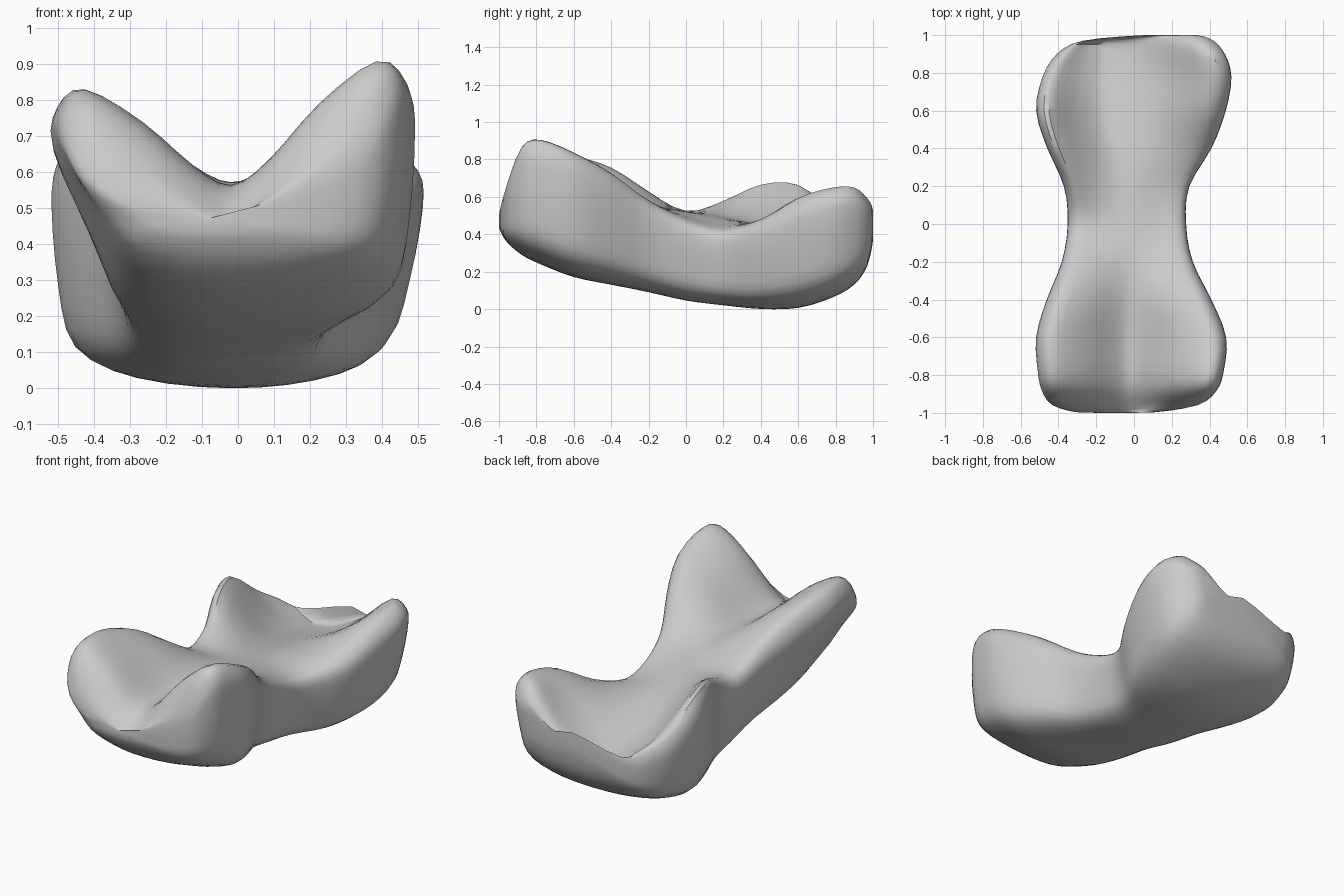
import bpy
import bmesh
from math import radians
from mathutils import Vector

default_cube = bpy.data.objects.get("Cube")
if default_cube:
    bpy.data.objects.remove(default_cube, do_unlink=True)

# Stations along the bone:
# (y, right side x, left side x, right rim z, valley z, left rim z, underside z)
STATIONS = [
    (-1.0, -.30, .10, .51, .46, .51, .43),
    (-.96, -.43, .34, .64, .49, .66, .36),
    (-.88, -.485, .44, .78, .54, .87, .29),
    (-.78, -.505, .475, .83, .56, .91, .24),
    (-.6, -.515, .49, .82, .56, .84, .17),
    (-.4, -.46, .41, .76, .57, .73, .13),
    (-.2, -.38, .31, .63, .56, .58, .09),
    (0, -.35, .275, .52, .52, .48, .045),
    (.2, -.37, .29, .58, .49, .43, .02),
    (.4, -.46, .41, .67, .45, .48, 0),
    (.6, -.52, .485, .67, .40, .60, .005),
    (.78, -.485, .515, .53, .36, .65, .06),
    (.9, -.41, .48, .45, .34, .65, .13),
    (.97, -.28, .42, .39, .34, .59, .23),
    (1.0, .03, .35, .48, .44, .54, .36),
]

# Half outline up the outer wall: (share of half width, share of rim height)
WALL = [(.5, .04), (.82, .16), (.93, .42), (1, .75), (.975, .92)]


def half_section(y, middle, side, rim, valley_x, valley, base, taper):
    """Outline of one side, from the underside up to the saddle."""
    points = []
    for across, up in WALL:
        narrowing = 1 - taper * max(0, 1 - up / .75)
        points.append(Vector((middle + (side - middle) * across * narrowing, y,
                              base + (rim - base) * up)))
    # The saddle is steep in front and shallower behind
    back = min(1, max(0, y + .3))
    saddle = [(.83, 1), (.5, .66 - .24 * back), (.22, .22 - .13 * back)]
    for across, rise in saddle:
        points.append(Vector((valley_x + (side - valley_x) * across, y,
                              valley + (rim - valley) * rise)))
    return points


def section(y, right, left, right_rim, valley, left_rim, base):
    """Closed outline of the bone at one station."""
    middle = (right + left) / 2
    # The valley drifts to the right towards the back
    valley_x = -.02 - .12 * min(1, max(0, y * 1.6))
    valley_x = max(valley_x, right + (left - right) * .2)
    right_taper = max(-.08, min(.3, -y * .5))
    left_taper = max(-.1, min(0, y * .2))
    left_half = half_section(y, middle, left, left_rim, valley_x, valley, base, left_taper)
    right_half = half_section(y, middle, right, right_rim, valley_x, valley, base, right_taper)
    bottom = Vector((middle, y, base))
    top = Vector((valley_x, y, valley))
    return [bottom] + left_half + [top] + right_half[::-1]


def smooth_path(points, steps, closed):
    """Pass a smooth curve through the points."""
    count = len(points)

    def pick(i):
        return points[i % count] if closed else points[min(max(i, 0), count - 1)]

    path = []
    for i in range(count if closed else count - 1):
        a, b, c, d = (pick(i + k) for k in (-1, 0, 1, 2))
        for s in range(steps):
            t = s / steps
            path.append(b + (c - a) * (t / 2)
                        + (a * 2 - b * 5 + c * 4 - d) * (t * t / 2)
                        + (b * 3 - a - c * 3 + d) * (t ** 3 / 2))
    if not closed:
        path.append(points[-1].copy())
    return path


# Bone surface: rings lofted along the length, closed at both ends
rings = [smooth_path(section(*row), 3, True) for row in STATIONS]
strands = [smooth_path(list(line), 3, False) for line in zip(*rings)]

bm = bmesh.new()
grid = [[bm.verts.new(point) for point in strand] for strand in strands]
for i, strand in enumerate(grid):
    following = grid[(i + 1) % len(grid)]
    for j in range(len(strand) - 1):
        bm.faces.new((strand[j], following[j], following[j + 1], strand[j + 1]))
for end in (0, -1):
    cap = bm.faces.new([strand[end] for strand in grid])
    bmesh.ops.poke(bm, faces=[cap])
bmesh.ops.recalc_face_normals(bm, faces=bm.faces)

mesh = bpy.data.meshes.new("bone")
bm.to_mesh(mesh)
bm.free()
bone = bpy.data.objects.new("bone", mesh)
bpy.context.collection.objects.link(bone)

# Plain grey bone colour
grey = bpy.data.materials.new("bone_grey")
grey.use_nodes = True
colour = (.6, .6, .6, 1)
grey.diffuse_color = colour
grey.node_tree.nodes["Principled BSDF"].inputs["Base Color"].default_value = colour
mesh.materials.append(grey)

# Soften the lofted surface slightly and shade it smooth
relax = bone.modifiers.new("relax", 'SMOOTH')
relax.factor = .5
relax.iterations = 2
bpy.context.view_layer.objects.active = bone
bone.select_set(True)
bpy.ops.object.shade_smooth_by_angle(angle=radians(40))
